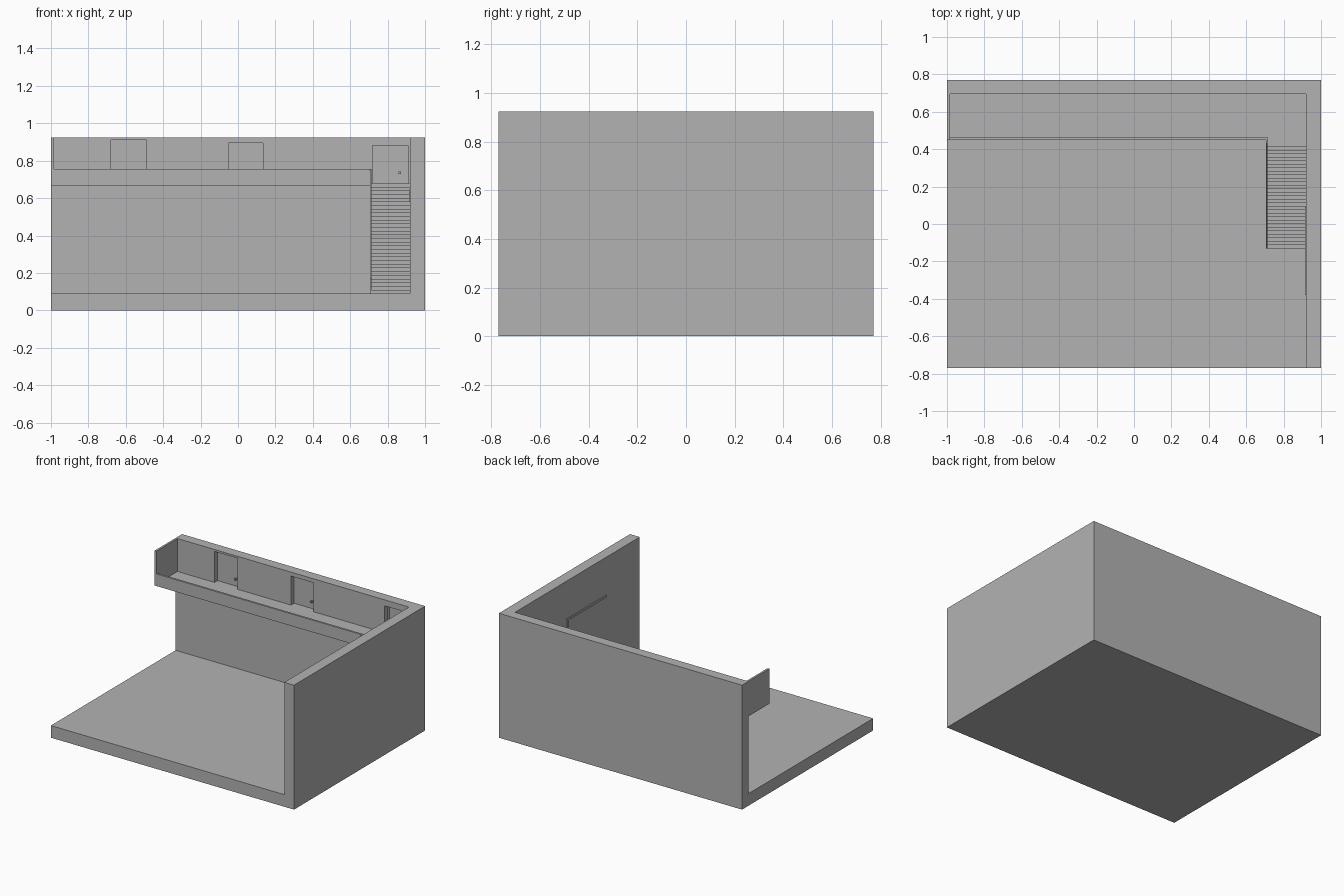
import bpy
import bmesh

cube = bpy.data.objects.get("Cube")
if cube:
    bpy.data.objects.remove(cube, do_unlink=True)

# One plain grey for everything
grey = bpy.data.materials.new("plain_grey")
grey.use_nodes = True
GREY = (0.45, 0.45, 0.45, 1)
grey.diffuse_color = GREY
grey.node_tree.nodes["Principled BSDF"].inputs["Base Color"].default_value = GREY


def finish(name, bm):
    bmesh.ops.recalc_face_normals(bm, faces=bm.faces[:])
    mesh = bpy.data.meshes.new(name)
    bm.to_mesh(mesh)
    bm.free()
    mesh.materials.append(grey)
    obj = bpy.data.objects.new(name, mesh)
    bpy.context.scene.collection.objects.link(obj)
    return obj


def box(name, x, y, z):
    """Box from (low, high) ranges on each axis."""
    bm = bmesh.new()
    bmesh.ops.create_cube(bm, size=1)
    for v in bm.verts:
        v.co = [lo + (c + 0.5) * (hi - lo) for c, (lo, hi) in zip(v.co, (x, y, z))]
    return finish(name, bm)


def side_profile(name, points, x0, x1):
    """Extrude a (y, z) outline across x."""
    bm = bmesh.new()
    face = bm.faces.new([bm.verts.new((x0, y, z)) for y, z in points])
    result = bmesh.ops.extrude_face_region(bm, geom=[face])
    for v in result["geom"]:
        if isinstance(v, bmesh.types.BMVert):
            v.co.x = x1
    return finish(name, bm)


def cut(target, cutter):
    cutter.hide_render = True
    cutter.hide_set(True)
    mod = target.modifiers.new("cut", "BOOLEAN")
    mod.operation = "DIFFERENCE"
    mod.solver = "EXACT"
    mod.object = cutter
    bpy.context.view_layer.objects.active = target
    bpy.ops.object.modifier_apply(modifier=mod.name)
    bpy.data.objects.remove(cutter, do_unlink=True)


FLOOR, TOP, DECK = 0.09, 0.925, 0.68
BACK, SIDE = 0.695, 0.92           # inner faces of the two walls
RAIL_X, STAIR_X = 0.705, 0.715     # stair parapet thickness

# Ground slab with back wall and side wall in one piece
shell = box("floor_and_walls", (-1, 1), (-0.77, 0.77), (0, TOP))
cut(shell, box("room_cutter", (-1.1, SIDE), (-0.9, BACK), (FLOOR, 1.1)))

# Recessed doors: opening left, right, top; leaf left, right, top; knob x
doors = [
    (-0.68, -0.49, 0.91, -0.68, -0.505, 0.895, -0.525),
    (-0.05, 0.135, 0.895, -0.05, 0.12, 0.88, 0.1),
    (0.72, 0.91, 0.88, 0.735, 0.895, 0.865, 0.865),
]
for i, (l, r, t, leaf_l, leaf_r, leaf_t, knob_x) in enumerate(doors, 1):
    cut(shell, box("door_cutter", (l, r), (BACK - 0.05, BACK + 0.03), (DECK, t)))
    cut(shell, box("leaf_cutter", (leaf_l, leaf_r), (BACK, BACK + 0.036), (DECK, leaf_t)))
    box(f"door_knob_{i}", (knob_x - 0.006, knob_x + 0.006),
        (BACK + 0.015, BACK + 0.036), (0.729, 0.741))

# Gallery deck, front parapet and end screen
box("gallery_deck", (-0.985, STAIR_X), (0.465, BACK), (0.665, DECK))
box("gallery_parapet", (-0.985, STAIR_X), (0.45, 0.465), (0.665, 0.755))
box("gallery_end_screen", (-1, -0.985), (0.45, BACK), (0.665, TOP))
box("stair_landing", (STAIR_X, SIDE), (0.43, BACK), (0.665, DECK))

# Solid flight of steps
STEPS, Y0, Y1 = 30, -0.13, 0.43
run, rise = (Y1 - Y0) / STEPS, (DECK - FLOOR) / STEPS
outline = [(Y0, FLOOR)]
for i in range(STEPS):
    outline.append((Y0 + i * run, FLOOR + (i + 1) * rise))
    outline.append((Y0 + (i + 1) * run, FLOOR + (i + 1) * rise))
outline.append((Y1, FLOOR))
side_profile("stairs", outline, STAIR_X, SIDE)

# Sloping parapet on the open side of the stairs
side_profile("stair_parapet", [
    (Y0, FLOOR), (Y0, FLOOR + 0.08), (Y1, 0.755), (0.45, 0.755),
    (0.45, 0.665), (Y1, 0.665), (Y1, FLOOR)], RAIL_X, STAIR_X)

# Slim rail on the side wall
box("wall_rail", (SIDE - 0.006, SIDE), (-0.38, 0.09), (0.63, 0.645))
box("wall_rail_bracket", (SIDE - 0.006, SIDE), (0.07, 0.085), (0.58, 0.63))
